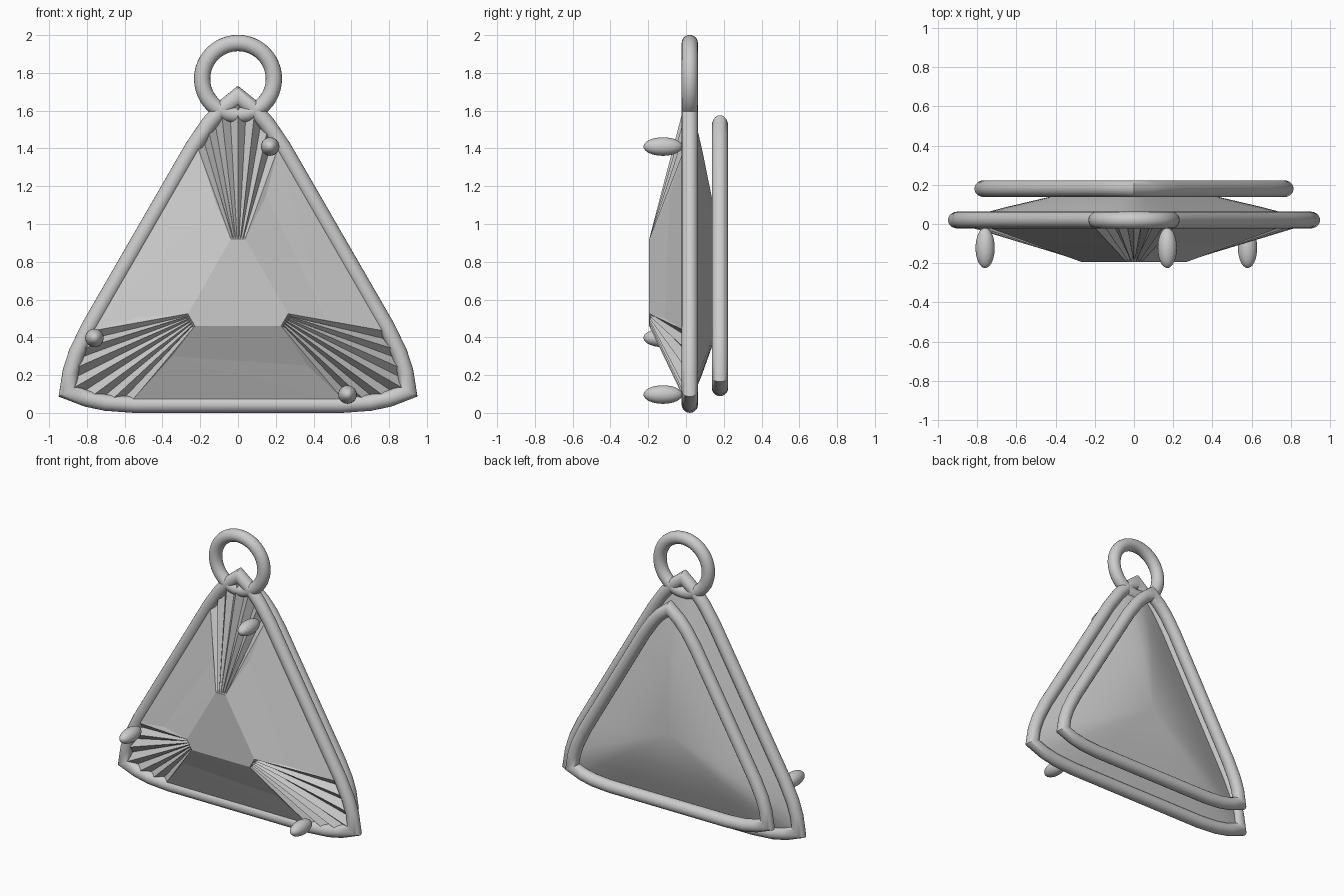
import bpy, bmesh, math
from mathutils import Vector

if "Cube" in bpy.data.objects:
    bpy.data.objects.remove(bpy.data.objects["Cube"])

grey = bpy.data.materials.new("plain grey")
grey.diffuse_color = (0.6, 0.6, 0.6, 1)
grey.use_nodes = True
grey.node_tree.nodes["Principled BSDF"].inputs["Base Color"].default_value = grey.diffuse_color
CZ = 0.635                       # height of the triangle's centre
PROFILE = [(0, .592), (.55, .592), (.7, .581), (.8, .56), (.902, .521)]


def depth(u):
    """Distance of the bowed triangle edge from the centre, at u along it."""
    u = abs(u)
    for (a, p), (b, q) in zip(PROFILE, PROFILE[1:]):
        if u <= b + 1e-6:
            return p + (q - p) * (u - a) / (b - a)
    return PROFILE[-1][1]


def edge(k, u, y, d=None, s=1.0):
    """Point on side k of the triangle (0 bottom, 1 right, 2 left)."""
    d = depth(u) if d is None else d
    a = k * math.tau / 3
    c, n = math.cos(a), math.sin(a)
    return Vector((s * (u * c + d * n), y, CZ + s * (u * n - d * c)))


def outline(y, s=1.0):
    us = [-.902, -.8, -.7, -.55, .55, .7, .8]
    return [edge(k, u, y, s=s) for k in range(3) for u in us]


def finish(name, bm, facing=0, smooth=True):
    bm.normal_update()
    if facing:
        for f in bm.faces:
            if f.normal.y * facing < 0:
                f.normal_flip()
    else:
        bmesh.ops.recalc_face_normals(bm, faces=bm.faces)
    me = bpy.data.meshes.new(name)
    bm.to_mesh(me)
    bm.free()
    ob = bpy.data.objects.new(name, me)
    bpy.context.collection.objects.link(ob)
    me.materials.append(grey)
    if smooth:
        bpy.ops.object.select_all(action='DESELECT')
        ob.select_set(True)
        bpy.context.view_layer.objects.active = ob
        bpy.ops.object.shade_smooth_by_angle(angle=math.radians(35))
    return ob


def tube(name, path, r, seg=20):
    """Closed round tube with mitred corners along a path in the xz plane."""
    bm = bmesh.new()
    rings = []
    for i, p in enumerate(path):
        t0 = (p - path[i - 1]).normalized()
        t1 = (path[(i + 1) % len(path)] - p).normalized()
        t = (t0 + t1).normalized()
        side = Vector((t.z, 0, -t.x)) / t.dot(t0)
        rings.append([bm.verts.new(p + side * r * math.cos(j * math.tau / seg)
                      + Vector((0, r * math.sin(j * math.tau / seg), 0))) for j in range(seg)])
    for i, a in enumerate(rings):
        b = rings[(i + 1) % len(rings)]
        for j in range(seg):
            m = (j + 1) % seg
            bm.faces.new((a[j], a[m], b[m], b[j]))
    return finish(name, bm)


# wire frames and hanging ring
tube("front_frame", outline(.02), .043)
tube("back_frame", outline(.18, .85), .043)
tube("hanging_ring", [Vector((.19 * math.cos(a), .02, 1.768 + .19 * math.sin(a)))
                      for a in (i * math.tau / 48 for i in range(48))], .043)

# gem crown: flat table, sloping facets and pleated corners
bm = bmesh.new()
H, S = 6, .97
inner, outer = [], []
for k in range(3):
    us = [.58 + (.902 - .58) * i / H for i in range(H + 1)]
    pts = [(k, u) for u in us] + [(k + 1, -u) for u in us[-2::-1]]
    a, b = edge(k, .228, -.195, .175), edge(k + 1, -.228, -.195, .175)
    n = len(pts)
    row_in, row_out = [], []
    for i, (kk, u) in enumerate(pts):
        odd = i % 2
        p = a.lerp(b, i / (n - 1))
        if odd:
            p = Vector((p.x * 1.08, -.165, CZ + (p.z - CZ) * 1.08))
        row_in.append(bm.verts.new(p))
        row_out.append(bm.verts.new(edge(kk, u, .035 if odd else -.005, s=S)))
    for i in range(n - 1):
        bm.faces.new((row_in[i], row_in[i + 1], row_out[i + 1], row_out[i]))
    for i in range(0, n - 2, 2):
        bm.faces.new((row_in[i], row_in[i + 1], row_in[i + 2]))
    inner.append(row_in)
    outer.append(row_out)
bm.faces.new([v for row in inner for v in row[::2]])
for k in range(3):
    il, ir = inner[k - 1][-1], inner[k][0]
    ol, orr = outer[k - 1][-1], outer[k][0]
    ml = bm.verts.new(edge(k, -.35, -.112, .335))
    mr = bm.verts.new(edge(k, .37, -.088, .385))
    for f in ((il, ir, mr), (il, mr, ml), (il, ml, ol), (ml, mr, orr), (ml, orr, ol), (ir, orr, mr)):
        bm.faces.new(f)
finish("gem_crown", bm, facing=-1, smooth=False)

# gem back: shallow three-sided pyramid
bm = bmesh.new()
rows = [[bm.verts.new(p) for p in outline(y, s)] for y, s in ((.025, .98), (.085, .73), (.14, .47))]
tip = bm.verts.new((0, .195, CZ))
n = len(rows[0])
for i in range(n):
    j = (i + 1) % n
    for a, b in zip(rows, rows[1:]):
        bm.faces.new((a[i], a[j], b[j], b[i]))
    bm.faces.new((rows[-1][i], rows[-1][j], tip))
finish("gem_back", bm, facing=1)

# three rounded prongs
for i, (x, z) in enumerate(((.17, 1.41), (-.76, .397), (.58, .097))):
    bm = bmesh.new()
    bmesh.ops.create_uvsphere(bm, u_segments=24, v_segments=16, radius=1)
    for v in bm.verts:
        v.co = Vector((x + v.co.x * .049, -.122 + v.co.z * .103, z + v.co.y * .049))
    finish("prong_%d" % (i + 1), bm)
